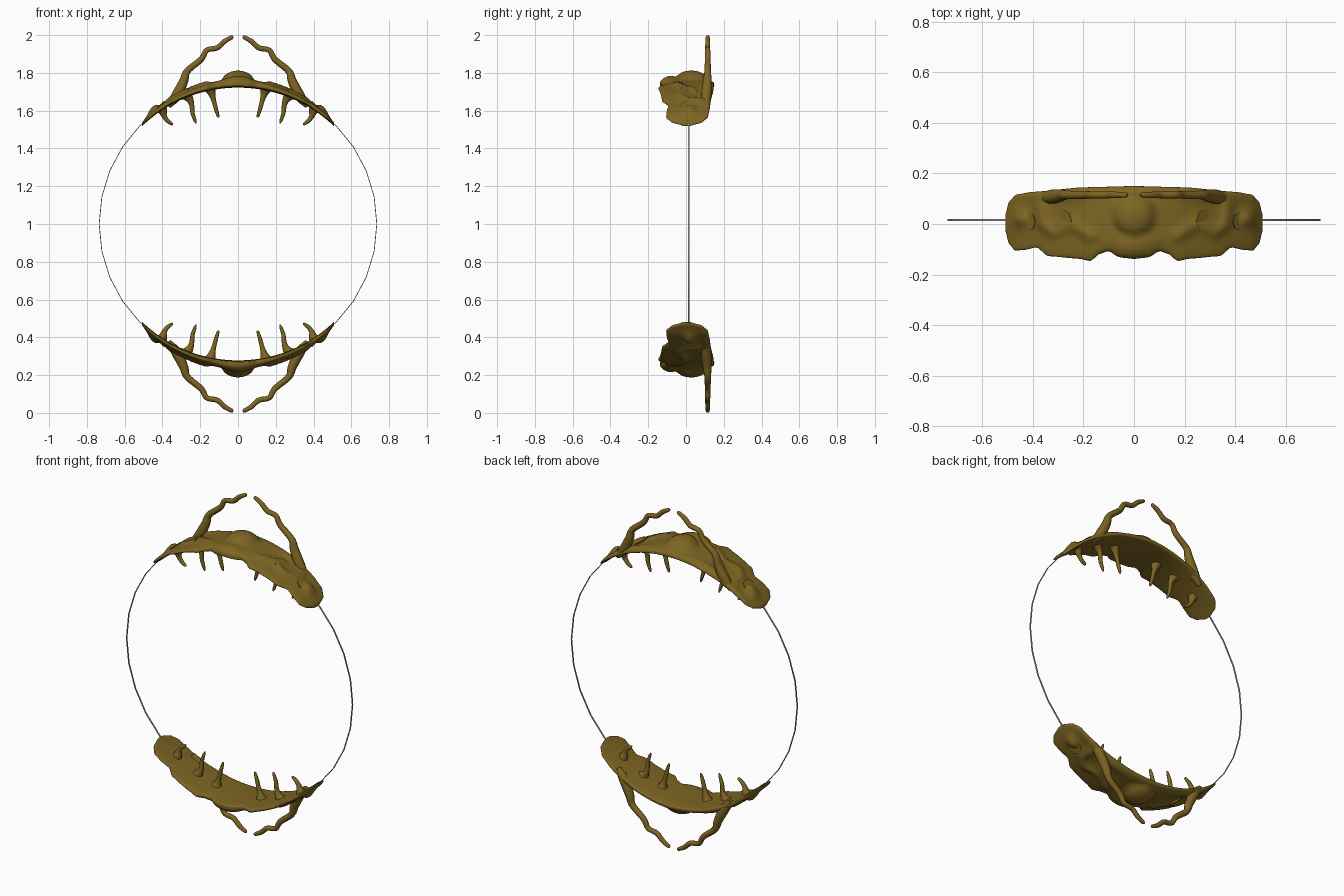
import bpy, bmesh, math
from mathutils import Vector

if "Cube" in bpy.data.objects:
    bpy.data.objects.remove(bpy.data.objects["Cube"])


def material(name, rgb):
    m = bpy.data.materials.new(name)
    m.diffuse_color = (*rgb, 1)
    m.use_nodes = True
    m.node_tree.nodes["Principled BSDF"].inputs["Base Color"].default_value = m.diffuse_color
    return m


BRONZE = material("olive bronze", (0.205, 0.13, 0.016))
WIRE = material("grey wire", (0.45, 0.45, 0.45))


def loft(name, rings, mat, closed=False, smooth=60):
    """Skin a list of closed section loops; cap the ends unless closed."""
    bm = bmesh.new()
    vs = [[bm.verts.new(p) for p in r] for r in rings]
    n = len(rings[0])
    pairs = list(zip(vs, vs[1:])) + ([(vs[-1], vs[0])] if closed else [])
    for a, b in pairs:
        for i in range(n):
            j = (i + 1) % n
            bm.faces.new((a[i], a[j], b[j], b[i]))
    if not closed:
        bm.faces.new(vs[0])
        bm.faces.new(vs[-1])
    bmesh.ops.recalc_face_normals(bm, faces=bm.faces)
    me = bpy.data.meshes.new(name)
    bm.to_mesh(me)
    bm.free()
    me.materials.append(mat)
    ob = bpy.data.objects.new(name, me)
    bpy.context.collection.objects.link(ob)
    bpy.ops.object.select_all(action='DESELECT')
    ob.select_set(True)
    bpy.context.view_layer.objects.active = ob
    bpy.ops.object.shade_smooth_by_angle(angle=math.radians(smooth))
    return ob


def profile(pts, x):
    """Eased interpolation through (x, value) points."""
    for (x0, v0), (x1, v1) in zip(pts, pts[1:]):
        if x <= x1:
            t = max(0, (x - x0) / (x1 - x0))
            return v0 + (v1 - v0) * (0.5 * t + 0.5 * t * t * (3 - 2 * t))
    return pts[-1][1]


def flip(p, sx, sz):
    """Mirror a point across x = 0 and / or z = 1."""
    return (p[0] * sx, p[1], 1 + (p[2] - 1) * sz)


def tube(name, path, sx, sz, sides=10, steps=6):
    """Tapered organic tube through (x, y, z, radius) points."""
    P = [Vector(p) for p in path]
    P = [2 * P[0] - P[1]] + P + [2 * P[-1] - P[-2]]
    pts = []
    for k in range(1, len(P) - 2):
        a, b, c, d = P[k - 1:k + 3]
        for s in range(steps):
            t = s / steps
            pts.append(0.5 * (2 * b + (c - a) * t + (2 * a - 5 * b + 4 * c - d) * t * t
                              + (3 * b - a - 3 * c + d) * t ** 3))
    pts.append(P[-2])
    rings = []
    for k, p in enumerate(pts):
        tan = (pts[min(k + 1, len(pts) - 1)] - pts[max(k - 1, 0)]).to_3d().normalized()
        u = tan.cross(Vector((0, 1, 0))).normalized()
        w = tan.cross(u)
        r = p.w * (0.55 if k == len(pts) - 1 else 1)
        rings.append([flip(p.to_3d() + r * (math.cos(a) * u + math.sin(a) * w), sx, sz)
                      for a in (math.tau * i / sides for i in range(sides))])
    loft(name, rings, BRONZE)


# Outline of the curved plates seen from above (half, mirrored by |x|)
FRONT = [(0, -.138), (.06, -.132), (.10, -.106), (.14, -.12), (.17, -.147), (.22, -.137),
         (.34, -.127), (.385, -.092), (.43, -.102), (.47, -.105), (.494, -.08), (.508, -.03)]
BACK = [(0, .15), (.2, .145), (.4, .127), (.465, .117), (.494, .09), (.508, .04)]
RIDGE = [(.17, -.05), (.25, .0), (.32, -.035), (.365, .0), (.37, .07)]


def ridge_distance(x, y):
    best, p = 9, Vector((x, y))
    for a, b in zip(RIDGE, RIDGE[1:]):
        a, b = Vector(a), Vector(b)
        t = max(0, min(1, (p - a).dot(b - a) / (b - a).length_squared))
        best = min(best, (p - a - (b - a) * t).length)
    return best


def thickness(x, y):
    """Height of the sculpted outer face above the arc."""
    g = lambda d, s: math.exp(-(d / s) ** 2)
    t = 0.016 + 0.018 * g(x, .22)
    dome = 1 - (x * x + (y - .04) ** 2) / .085 ** 2
    t += 0.044 * math.sqrt(dome) if dome > 0 else 0          # centre boss
    t += 0.026 * g(math.hypot(x - .45, y - .02), .032)       # end knob
    t += 0.016 * g(ridge_distance(x, y), .022)               # zigzag ridge
    t += 0.02 * g(x - .3, .13) * g(y - .115, .025)           # horn root
    t += 0.024 * g(x, .09) * g(y + .1, .06)                  # raised front lip
    return t * min(1, 0.35 + (.508 - x) / .06)


def plate(name, sz):
    rings, n, m = [], 90, 56
    for i in range(n + 1):
        x = .508 * math.sin(math.pi * (i / n - .5))
        ax = abs(x)
        f, b = profile(FRONT, ax), profile(BACK, ax)
        arc = 1 + math.sqrt(.735 ** 2 - x * x)
        ring = []
        for k in range(m):
            a = math.tau * k / m
            c, s = math.cos(a), math.sin(a)
            y = (f + b) / 2 + (b - f) / 2 * c
            e = abs(s) ** .6
            z = arc + (thickness(ax, y) * e if s > 0 else -.013 * e)
            ring.append(flip((x, y, z), 1, sz))
        rings.append(ring)
    loft(name, rings, BRONZE)


# Horn that sweeps up from the back edge of each plate
HORN = [(.37, .105, 1.625, .016), (.325, .108, 1.68, .028), (.288, .113, 1.755, .024),
        (.268, .115, 1.81, .018), (.195, .115, 1.872, .016), (.165, .115, 1.92, .014),
        (.11, .115, 1.933, .014), (.07, .115, 1.968, .013), (.025, .115, 1.993, .010)]
# Thorns on the inner face: flared root to thin tip
THORNS = [
    [(.152, .01, 1.735, .05), (.142, .01, 1.70, .024), (.13, .01, 1.66, .013),
     (.117, .01, 1.61, .011), (.103, .01, 1.563, .007)],
    [(.285, .01, 1.70, .05), (.262, .01, 1.67, .025), (.246, .01, 1.635, .014),
     (.24, .01, 1.585, .011), (.222, .01, 1.533, .007)],
    [(.42, .01, 1.625, .04), (.40, .01, 1.602, .026), (.39, .01, 1.57, .014),
     (.372, .01, 1.545, .011), (.345, .01, 1.526, .008)],
]

for label, sz in (("upper", 1), ("lower", -1)):
    plate(label + "_plate", sz)
    for side, sx in (("right", 1), ("left", -1)):
        tube(f"{label}_{side}_horn", HORN, sx, sz)
        for i, path in enumerate(THORNS):
            tube(f"{label}_{side}_thorn_{i + 1}", path, sx, sz, sides=8, steps=4)

# Thin 32-sided wire hoop joining the two plates
hoop = []
for i in range(32):
    a = math.tau * i / 32
    hoop.append([(r * math.cos(a), y, 1 + r * math.sin(a))
                 for r, y in ((.733, .011), (.737, .011), (.737, .019), (.733, .019))])
loft("wire_hoop", hoop, WIRE, closed=True, smooth=30)
